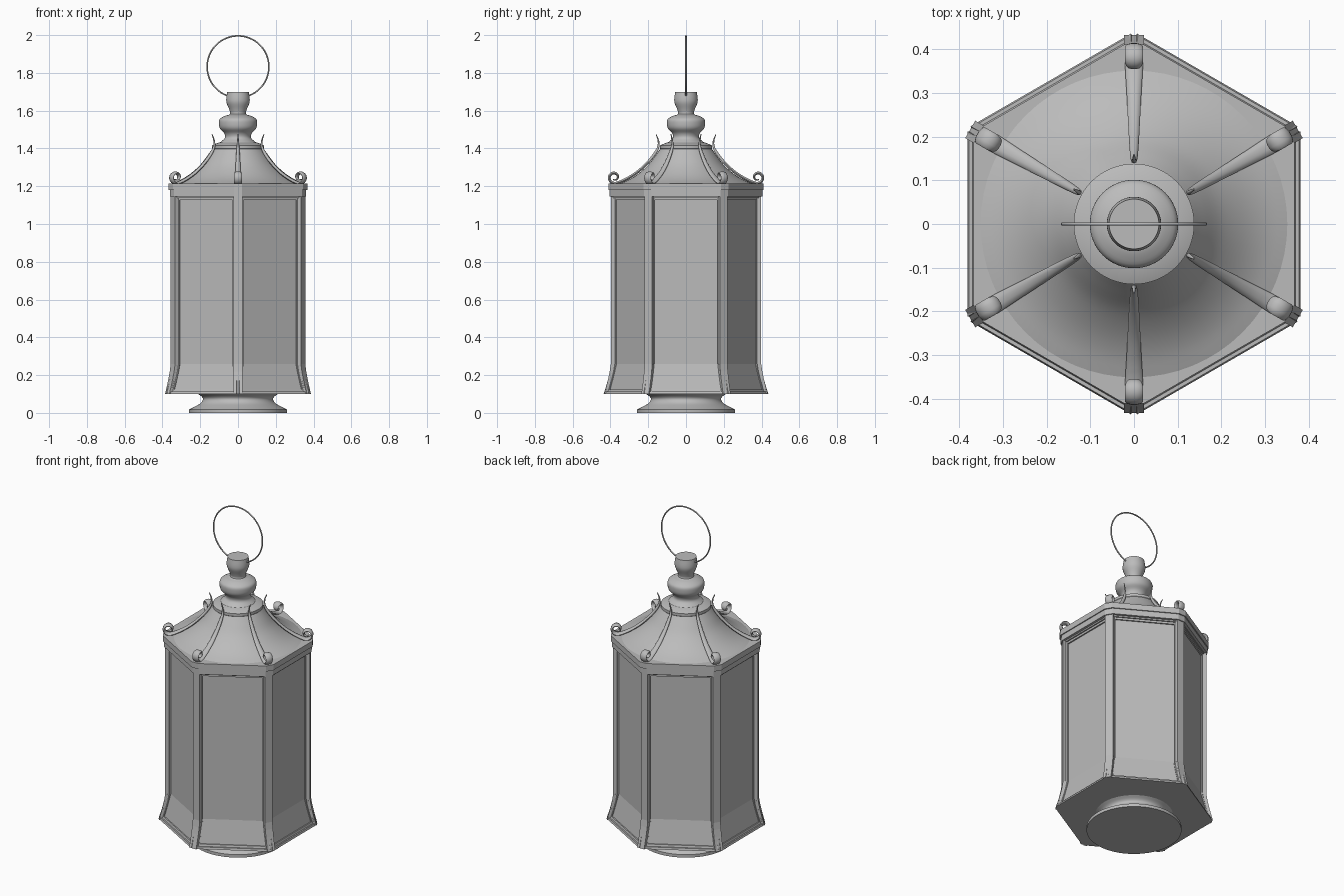
import bpy, bmesh
from math import sin, cos, pi, radians, sqrt
from mathutils import Vector

if "Cube" in bpy.data.objects:
    bpy.data.objects.remove(bpy.data.objects["Cube"])

metal = bpy.data.materials.new("grey_metal")
metal.diffuse_color = (0.5, 0.5, 0.5, 1)
metal.use_nodes = True
metal.node_tree.nodes["Principled BSDF"].inputs["Base Color"].default_value = metal.diffuse_color


def loft(bm, rings):
    """Skin a list of equal-sized point rings and cap both ends."""
    vs = [[bm.verts.new(p) for p in r] for r in rings]
    n = len(vs[0])
    for a, b in zip(vs, vs[1:]):
        for i in range(n):
            bm.faces.new((a[i], a[(i + 1) % n], b[(i + 1) % n], b[i]))
    bm.faces.new(vs[0][::-1])
    bm.faces.new(vs[-1])


def finish(name, bm, smooth=None):
    bmesh.ops.recalc_face_normals(bm, faces=bm.faces[:])
    me = bpy.data.meshes.new(name)
    bm.to_mesh(me)
    bm.free()
    ob = bpy.data.objects.new(name, me)
    bpy.context.collection.objects.link(ob)
    me.materials.append(metal)
    if smooth:
        bpy.ops.object.select_all(action='DESELECT')
        ob.select_set(True)
        bpy.context.view_layer.objects.active = ob
        bpy.ops.object.shade_smooth_by_angle(angle=radians(smooth))
    return ob


def polar(r, t, z, ang):
    """Point at radial distance r and sideways offset t along direction ang."""
    return Vector((r * cos(ang) - t * sin(ang), r * sin(ang) + t * cos(ang), z))


def spline(pts, steps=6):
    """Catmull-Rom curve through 2D points."""
    p = [Vector(q) for q in pts]
    p = [2 * p[0] - p[1]] + p + [2 * p[-1] - p[-2]]
    out = []
    for a, b, c, d in zip(p, p[1:], p[2:], p[3:]):
        for s in range(steps):
            t = s / steps
            out.append(0.5 * (2 * b + (c - a) * t + (2 * a - 5 * b + 4 * c - d) * t * t
                              + (3 * b - a - 3 * c + d) * t ** 3))
    return out + [p[-2]]


def lathe(name, profile, n=64):
    bm = bmesh.new()
    loft(bm, [[polar(r, 0, z, 2 * pi * i / n) for i in range(n)] for r, z in profile])
    return finish(name, bm, 35)


def flare(z):
    """Outward sweep of the walls near the bottom."""
    return 0.035 * max(0, (0.26 - z) / 0.16) ** 1.3


CORNERS = [radians(30 + 60 * k) for k in range(6)]
SIDES = [radians(60 * k) for k in range(6)]
WALL_Z = [0.10, 0.14, 0.18, 0.22, 0.26, 1.15]

# foot
foot = spline([(0.235, 0.03), (0.2, 0.05), (0.186, 0.07), (0.192, 0.086), (0.215, 0.102)], 4)
lathe("foot", [(0.26, 0), (0.26, 0.018)] + [tuple(p) for p in foot])

# six flat wall panels
bm = bmesh.new()
loft(bm, [[polar((0.33 + flare(z)) / cos(pi / 6), 0, z, a) for a in CORNERS]
          for z in (0.10, 0.26, 1.16)])
finish("wall_panels", bm)


# panel frames: outer strips and a lower inner bead
def strip(bm, ang, t0, t1, depth, zs):
    rings = []
    for z in zs:
        f = flare(z)
        u0, u1 = (t + (f * 0.577 if t > 0 else -f * 0.577) for t in (t0, t1))
        a0, a1 = 0.315 + f, 0.33 + depth + f
        rings.append([polar(a0, u0, z, ang), polar(a1, u0, z, ang),
                      polar(a1, u1, z, ang), polar(a0, u1, z, ang)])
    loft(bm, rings)


bm = bmesh.new()
for ang in SIDES:
    for t, w, depth, rail in ((0.173, 0.019, 0.016, 0.012), (0.163, 0.012, 0.008, 0.024)):
        strip(bm, ang, t, t + w, depth, WALL_Z)
        strip(bm, ang, -t - w, -t, depth, WALL_Z)
        strip(bm, ang, -t, t, depth, (0.10, 0.10 + rail))
        strip(bm, ang, -t, t, depth, (1.15 - rail, 1.15))
finish("panel_frames", bm)

# corner posts
bm = bmesh.new()
for ang in CORNERS:
    rings = []
    for z in WALL_Z:
        f = flare(z)
        rings.append([polar(r + f, t, z, ang) for r, t in
                      ((0.35, -0.023), (0.398, -0.023), (0.398, 0.023), (0.35, 0.023))])
    loft(bm, rings)
finish("corner_posts", bm)


# cornice with clipped corners
def clipped_hex(apothem, cut, z):
    t = (apothem / cos(pi / 6) - cut) * sqrt(3)
    return [polar(cut, s * t, z, a) for a in CORNERS for s in (-1, 1)]


bm = bmesh.new()
loft(bm, [clipped_hex(0.361, 0.404, 1.146), clipped_hex(0.361, 0.404, 1.18)])
loft(bm, [clipped_hex(0.367, 0.411, 1.18), clipped_hex(0.367, 0.411, 1.214)])
finish("cornice", bm)

# round swept roof
roof = spline([(0.356, 1.212), (0.30, 1.236), (0.25, 1.268), (0.2, 1.313),
               (0.16, 1.365), (0.135, 1.40)], 4)
lathe("roof", [tuple(p) for p in roof])

# collar and turned finial
finial = spline([(0.095, 1.432), (0.07, 1.455), (0.073, 1.48), (0.095, 1.505), (0.101, 1.53),
                 (0.097, 1.555), (0.07, 1.572), (0.043, 1.582), (0.046, 1.605),
                 (0.06, 1.64), (0.062, 1.665), (0.057, 1.70)], 4)
lathe("finial", [(0.13, 1.39), (0.138, 1.40), (0.138, 1.416), (0.10, 1.432)]
      + [tuple(p) for p in finial])

# roof ribs: upturned spike at the top, scroll at the eave
path = spline([(0.159, 1.475), (0.147, 1.445), (0.146, 1.41), (0.165, 1.373), (0.205, 1.323),
               (0.255, 1.277), (0.305, 1.244), (0.345, 1.224)], 4)
for i in range(1, 29):
    a = radians(225 + 440 * i / 28)
    r = 0.034 - 0.022 * i / 28
    path.append(Vector((0.379 + r * cos(a), 1.247 + r * sin(a))))
last = len(path) - 1
bm = bmesh.new()
for ang in CORNERS:
    rings = []
    for i, p in enumerate(path):
        d = (path[min(i + 1, last)] - path[max(i - 1, 0)]).normalized()
        nrm = Vector((-d.y, d.x))
        grow = min(1, i / 30)
        shrink = min(1, 0.35 + (last - i) / 20)
        w = (0.002 + 0.019 * grow) * shrink
        h = (0.002 + 0.006 * min(1, i / 12)) * shrink
        ring = []
        for k in range(10):
            q = p + nrm * h * sin(2 * pi * k / 10)
            ring.append(polar(q.x, w * cos(2 * pi * k / 10), q.y, ang))
        rings.append(ring)
    loft(bm, rings)
finish("roof_ribs", bm, 50)

# hanging ring
bpy.ops.mesh.primitive_torus_add(major_radius=0.1635, minor_radius=0.004, major_segments=64,
                                 minor_segments=8, location=(0, 0, 1.8325),
                                 rotation=(pi / 2, 0, 0))
ring = bpy.context.object
ring.name = "hanging_ring"
ring.data.materials.append(metal)
bpy.ops.object.shade_smooth_by_angle(angle=radians(60))
